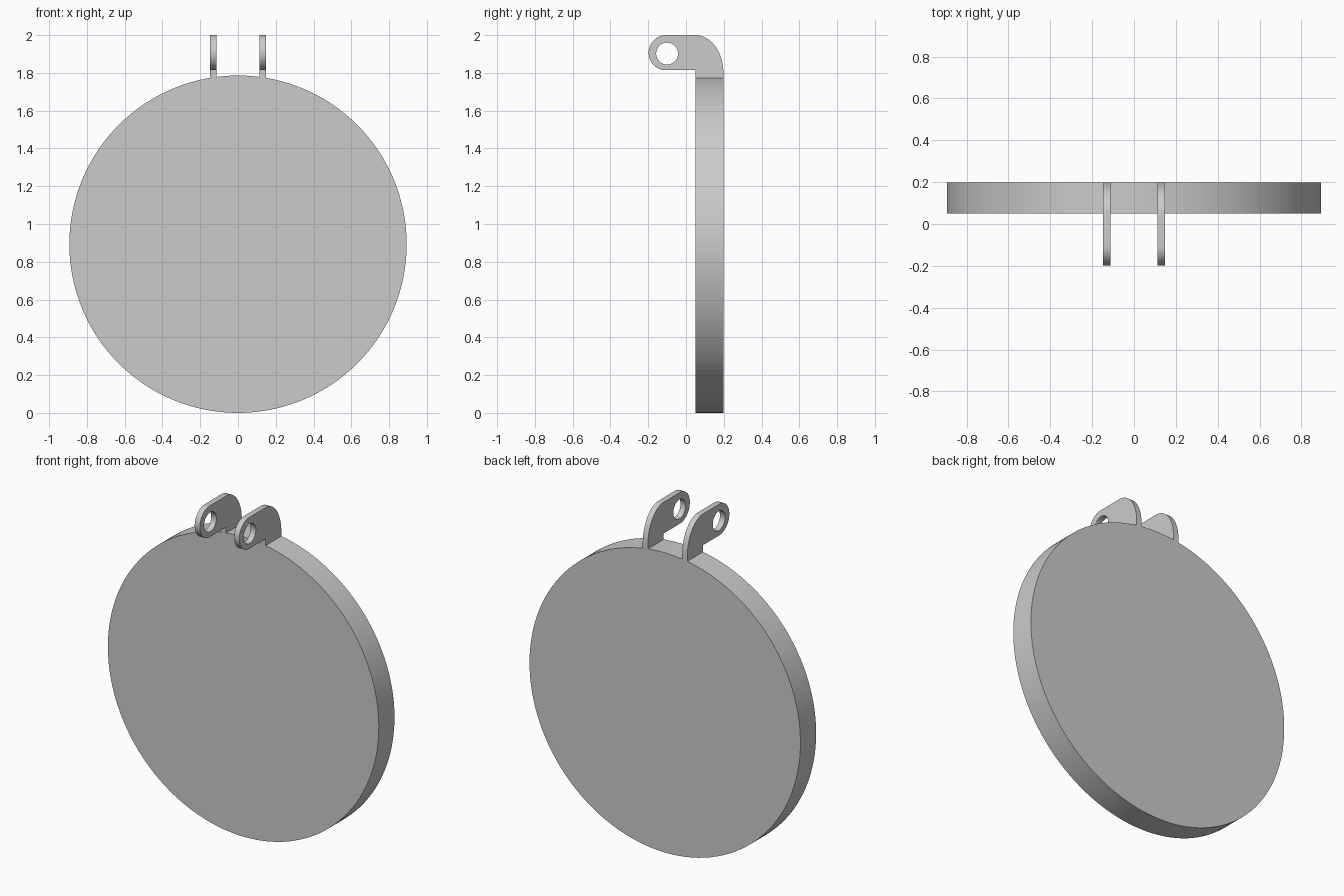
import bpy, bmesh
from math import sin, cos, pi
from mathutils import Matrix, Vector

cube = bpy.data.objects.get("Cube")
if cube:
    bpy.data.objects.remove(cube, do_unlink=True)

GREY = (0.6, 0.6, 0.6, 1)
grey = bpy.data.materials.new("plain grey")
grey.use_nodes = True
grey.diffuse_color = GREY
grey.node_tree.nodes["Principled BSDF"].inputs["Base Color"].default_value = GREY

RADIUS = 0.893
BACK, FRONT = 0.198, 0.05


def finish(bm, name):
    bmesh.ops.recalc_face_normals(bm, faces=bm.faces)
    mesh = bpy.data.meshes.new(name)
    bm.to_mesh(mesh)
    bm.free()
    obj = bpy.data.objects.new(name, mesh)
    bpy.context.collection.objects.link(obj)
    mesh.materials.append(grey)
    bpy.ops.object.select_all(action="DESELECT")
    obj.select_set(True)
    bpy.context.view_layer.objects.active = obj
    bpy.ops.object.shade_smooth_by_angle(angle=pi / 6)
    return obj


def arc(y, z, ry, rz, start, end, steps):
    angles = [start + (end - start) * i / steps for i in range(steps + 1)]
    return [(y + ry * cos(a), z + rz * sin(a)) for a in angles]


# Round plate
bm = bmesh.new()
bmesh.ops.create_cone(bm, cap_ends=True, segments=128, radius1=RADIUS,
                      radius2=RADIUS, depth=BACK - FRONT)
bmesh.ops.transform(bm, verts=bm.verts, matrix=Matrix.Translation(
    (0, (BACK + FRONT) / 2, RADIUS)) @ Matrix.Rotation(pi / 2, 4, "X"))
finish(bm, "round_plate")

# Hinge lugs: rounded nose, pin hole, curved back and a foot sunk in the plate
NOSE_Y, NOSE_Z, NOSE_R = -0.105, 1.907, 0.093
outline = [(BACK, 1.74)]
outline += arc(FRONT, 1.8, BACK - FRONT, 0.2, 0, pi / 2, 20)
outline += arc(NOSE_Y, NOSE_Z, NOSE_R, NOSE_R, pi / 2, 3 * pi / 2, 28)
outline += [(FRONT, NOSE_Z - NOSE_R), (FRONT, 1.74)]
hole = arc(-0.1, 1.902, 0.058, 0.058, 0, 2 * pi, 40)[:-1]


def hinge_lug(name, x, width=0.034):
    bm = bmesh.new()
    edges = []
    for loop in (outline, hole):
        verts = [bm.verts.new((x - width / 2, y, z)) for y, z in loop]
        edges += [bm.edges.new((verts[i - 1], v)) for i, v in enumerate(verts)]
    bmesh.ops.triangle_fill(bm, edges=edges, use_beauty=True)
    side = bmesh.ops.extrude_face_region(bm, geom=bm.faces[:], use_keep_orig=True)
    moved = [v for v in side["geom"] if isinstance(v, bmesh.types.BMVert)]
    bmesh.ops.translate(bm, verts=moved, vec=Vector((width, 0, 0)))
    finish(bm, name)


for label, sign in (("left", 1), ("right", -1)):
    hinge_lug("hinge_lug_" + label, sign * 0.13)
